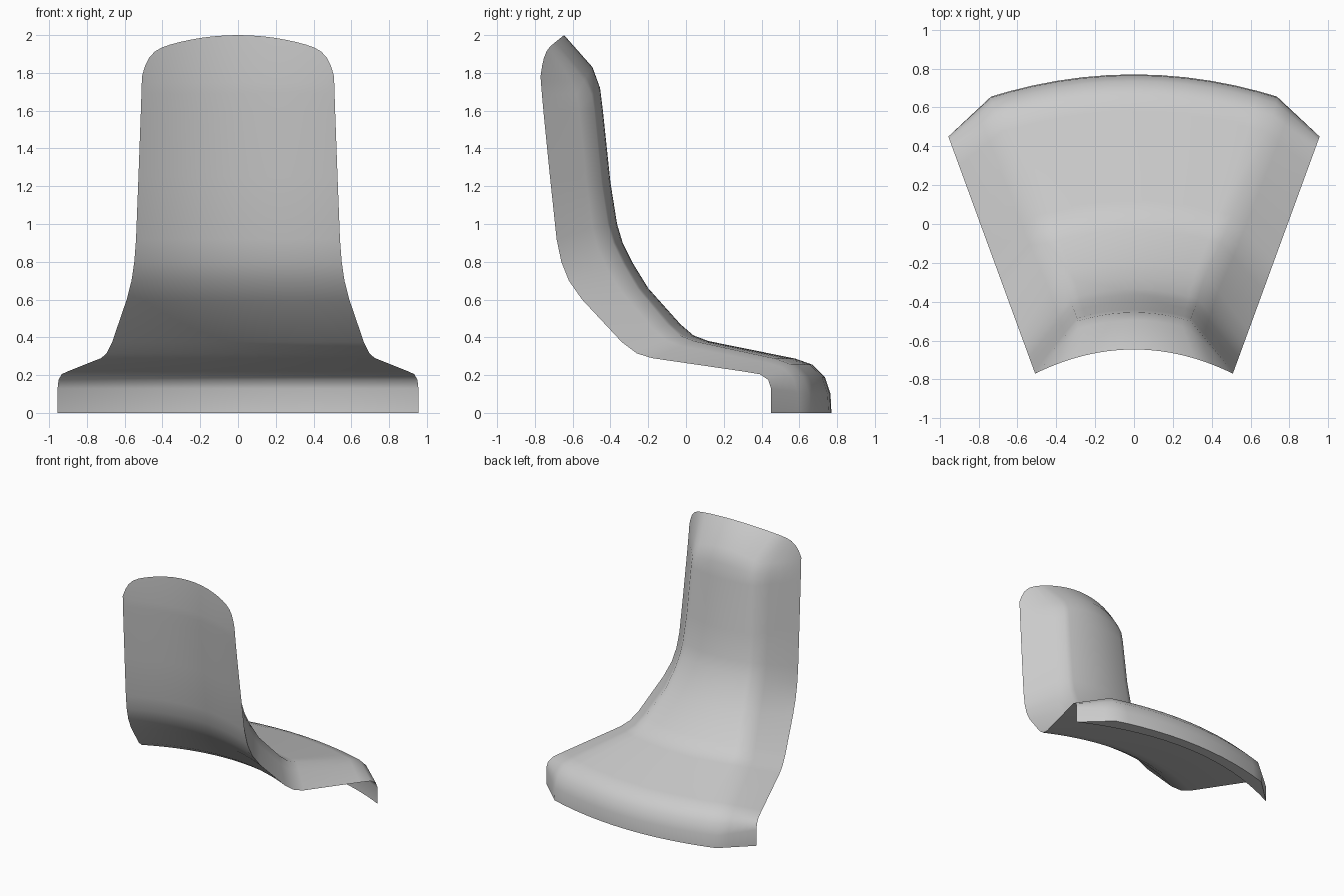
import bpy, bmesh, math

cube = bpy.data.objects.get("Cube")
if cube:
    bpy.data.objects.remove(cube, do_unlink=True)

# Paired stations from the lip to the top: side edge (y, z), back centre line (y, z)
STATIONS = [
    (.45, 0, .77, 0), (.45, .13, .765, .1), (.435, .175, .735, .19),
    (.39, .205, .67, .255), (.3, .22, .58, .287), (-.18, .29, .12, .38),
    (-.26, .315, .04, .41), (-.34, .375, -.03, .47), (-.55, .6, -.2, .66),
    (-.62, .7, -.28, .79), (-.66, .8, -.335, .9), (-.685, .92, -.365, 1.0),
    (-.72, 1.25, -.4, 1.22), (-.755, 1.6, -.44, 1.6), (-.763, 1.69, -.455, 1.72),
    (-.768, 1.75, -.495, 1.83),
]
HALF = 12
COLUMNS = [math.sin(math.pi / 2 * i / HALF) for i in range(-HALF, HALF + 1)]
RIDGE = math.sin(math.pi / 4)       # column where the side chamfer starts


def half_width(y):
    # Side edges lie on two planes that converge towards the front
    return (y + 2.16) * .366


def front_point(u, y, z):
    w = half_width(y)
    return (w * u, y + .245 * w * (1 - u * u), z)


def back_point(u, ye, ze, yb, zb):
    # Shallow arc in the middle, straight chamfer out to the side edge
    w = half_width(ye)
    ridge = w - .22
    drop = .07 * max(0, (zb - 1.6) / .23)
    v = min(abs(u) / RIDGE, 1)
    x, y, z = ridge * v, yb - .155 * ridge * v * v, zb - drop * v * v
    f = max(0, (abs(u) - RIDGE) / (1 - RIDGE))
    x, y, z = x + (w - x) * f, y + (ye - y) * f, z + (ze - z) * f
    return (math.copysign(x, u), y, z)


def rim_point(u):
    # Crowned top edge with rounded corners
    return front_point(u, -.77, 2 - .1 * u * u - .12 * abs(u) ** 16)


bm = bmesh.new()
front, back = [], []
for ye, ze, yb, zb in STATIONS:
    row = [bm.verts.new(front_point(u, ye, ze)) for u in COLUMNS]
    inner = [bm.verts.new(back_point(u, ye, ze, yb, zb)) for u in COLUMNS[1:-1]]
    front.append(row)
    back.append([row[0]] + inner + [row[-1]])
rim = [bm.verts.new(rim_point(u)) for u in COLUMNS]
front.append(rim)
back.append(rim)


def skin(row_a, row_b, flip):
    for i in range(len(row_a) - 1):
        quad = [row_a[i], row_a[i + 1], row_b[i + 1], row_b[i]]
        loop = [v for k, v in enumerate(quad) if v not in quad[:k]]
        bm.faces.new(loop[::-1] if flip else loop)


# Front and back skins, then the flat base under the lip
for rows, flip in ((front, False), (back, True)):
    for a, b in zip(rows, rows[1:]):
        skin(a, b, flip)
skin(back[0], front[0], False)
bmesh.ops.recalc_face_normals(bm, faces=bm.faces)

mesh = bpy.data.meshes.new("curved_panel")
bm.to_mesh(mesh)
bm.free()
panel = bpy.data.objects.new("curved_panel", mesh)
bpy.context.collection.objects.link(panel)

# Plain grey finish
grey = bpy.data.materials.new("plain_grey")
grey.use_nodes = True
colour = (.6, .6, .6, 1)
grey.diffuse_color = colour
grey.node_tree.nodes["Principled BSDF"].inputs["Base Color"].default_value = colour
mesh.materials.append(grey)

bpy.ops.object.select_all(action='DESELECT')
panel.select_set(True)
bpy.context.view_layer.objects.active = panel
bpy.ops.object.shade_smooth_by_angle(angle=math.radians(45))
